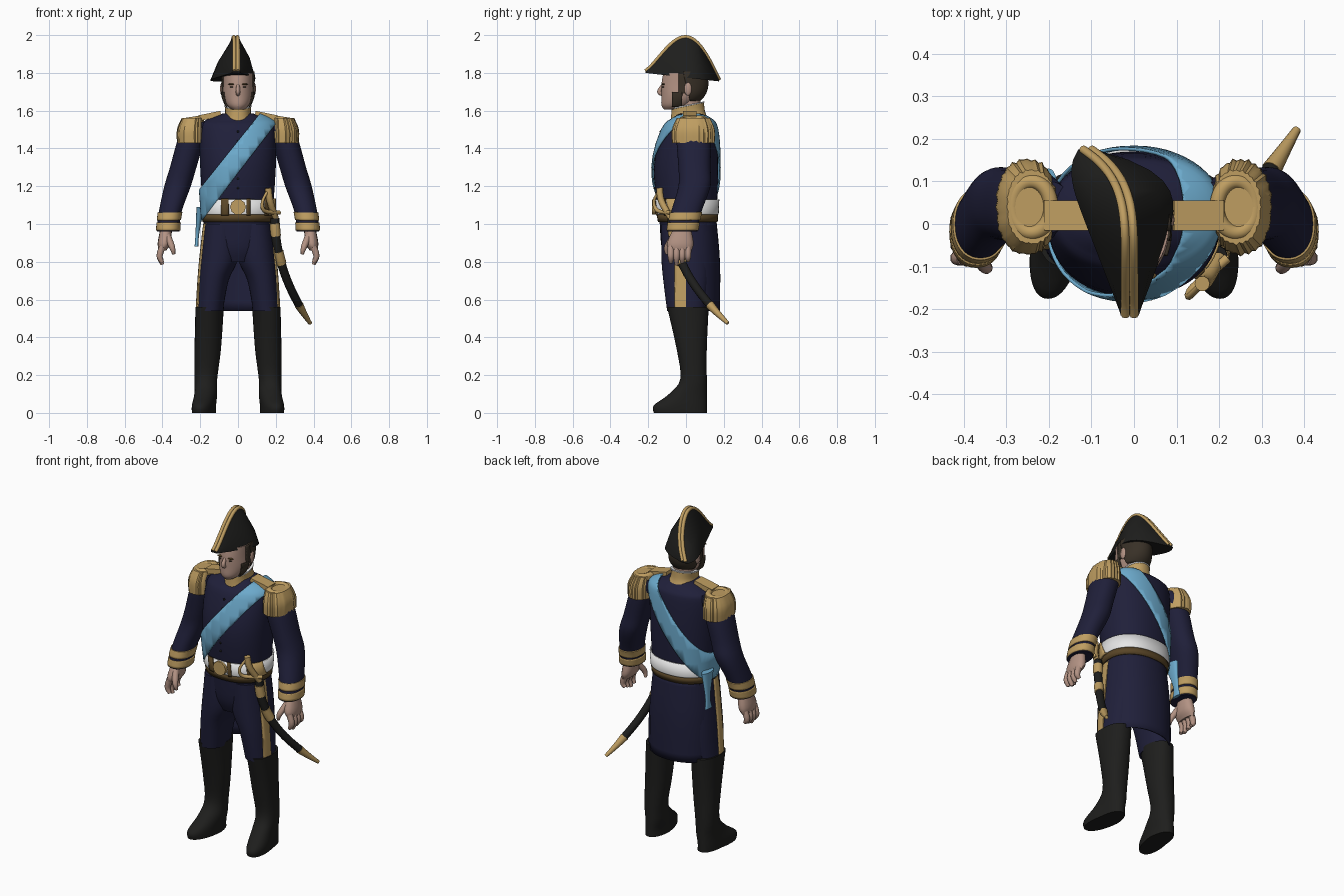
import bpy, bmesh, math, random
from mathutils import Vector, Matrix

random.seed(4)
cube = bpy.data.objects.get("Cube")
if cube:
    bpy.data.objects.remove(cube)


def material(name, red, green, blue):
    mat = bpy.data.materials.new(name)
    mat.use_nodes = True
    mat.diffuse_color = (red, green, blue, 1)
    shader = mat.node_tree.nodes["Principled BSDF"]
    shader.inputs["Base Color"].default_value = mat.diffuse_color
    shader.inputs["Roughness"].default_value = .8
    return mat


navy = material("navy cloth", .014, .014, .042)
black = material("black leather", .013, .013, .012)
gold = material("gold lace", .52, .34, .12)
blue = material("sky blue silk", .15, .4, .6)
white = material("white", .8, .8, .8)
skin = material("skin", .45, .29, .23)
hair = material("dark hair", .04, .03, .02)
brown = material("brown leather", .1, .06, .02)


def link(name, data, mat):
    data.materials.append(mat)
    part = bpy.data.objects.new(name, data)
    bpy.context.collection.objects.link(part)
    return part


def finish(name, bm, mat):
    """Turn a bmesh into a smooth part that keeps its hard edges."""
    bmesh.ops.recalc_face_normals(bm, faces=bm.faces)
    for face in bm.faces:
        face.smooth = True
    mesh = bpy.data.meshes.new(name)
    bm.to_mesh(mesh)
    bm.free()
    mesh.set_sharp_from_angle(angle=math.radians(40))
    return link(name, mesh, mat)


def smooth(keys, steps=4):
    """Pass a smooth curve through a few key rows of any width."""
    rows = [Vector(key) for key in keys]
    padded = [rows[0], *rows, rows[-1]]
    result = []
    for a, b, c, d in zip(padded, padded[1:], padded[2:], padded[3:]):
        for step in range(steps):
            t = step / steps
            bend = (a * 2 - b * 5 + c * 4 - d) * t * t + (b * 3 - a - c * 3 + d) * t ** 3
            result.append(b + ((c - a) * t + bend) / 2)
    return result + [rows[-1]]


def skin_rings(name, rings, mat, caps=True):
    """Join closed rings of points into one surface."""
    bm = bmesh.new()
    loops = [[bm.verts.new(point) for point in ring] for ring in rings]
    for low, high in zip(loops, loops[1:]):
        for j in range(len(low)):
            bm.faces.new((low[j - 1], low[j], high[j], high[j - 1]))
    if caps:
        bm.faces.new(loops[0])
        bm.faces.new(loops[-1])
    return finish(name, bm, mat)


def loft(name, mat, keys, s=1, sides=40, square=2.2, lean=0, crimp=0, splay=0, caps=True):
    """Level rounded rings from keys of x, y, z, half width and half depth."""
    wobble = [1 - crimp * (j % 2 + random.random()) for j in range(sides)]
    rings = []
    for x, y, z, width, depth in smooth(keys):
        ring = []
        for j, scale in enumerate(wobble):
            c, d = math.cos(math.tau * j / sides), math.sin(math.tau * j / sides)
            dx = math.copysign(abs(c) ** (2 / square), c) * width * scale
            dy = math.copysign(abs(d) ** (2 / square), d) * depth * scale
            turn = splay * max(0, -y - dy)
            ring.append((s * (x + turn) + dx, y + dy, z + lean * dy))
        rings.append(ring)
    return skin_rings(name, rings, mat, caps)


def tube(name, mat, keys, s=1):
    """Round sweep from keys of x, y, z and radius."""
    curve = bpy.data.curves.new(name, "CURVE")
    curve.dimensions, curve.bevel_depth, curve.bevel_resolution = "3D", 1, 3
    curve.use_fill_caps = True
    rows = smooth(keys)
    spline = curve.splines.new("POLY")
    spline.points.add(len(rows) - 1)
    for point, (x, y, z, radius) in zip(spline.points, rows):
        point.co = (s * x, y, z, 1)
        point.radius = radius
    return link(name, curve, mat)


def ball(name, mat, centre, size):
    bm = bmesh.new()
    place = Matrix.Translation(centre) @ Matrix.Diagonal((*size, 1))
    bmesh.ops.create_uvsphere(bm, u_segments=16, v_segments=10, radius=1, matrix=place)
    return finish(name, bm, mat)


def between(axis, low, high):
    """Two planes that keep only a slice along one axis."""
    way = Vector.Fill(3)
    way[axis] = 1
    return [(way * low, way), (way * high, -way)]


def layer(source, name, mat, offset, planes):
    """Thin cloth over a part, kept on the positive side of each plane."""
    bm = bmesh.new()
    bm.from_mesh(source.data)
    for vert, normal in [(v, v.normal.copy()) for v in bm.verts]:
        vert.co += normal * offset
    for point, normal in planes:
        bmesh.ops.bisect_plane(bm, geom=bm.verts[:] + bm.edges[:] + bm.faces[:],
                               plane_co=point, plane_no=normal, clear_inner=True)
    part = finish(name, bm, mat)
    solid = part.modifiers.new("thickness", "SOLIDIFY")
    solid.thickness, solid.offset = .008, -1


# Coat body with belt and sash wrapped round it
body = loft("coat_body", navy, [(0, .01, 1, .18, .15), (0, 0, 1.3, .2, .17), (0, .02, 1.5, .2, .14),
                                (0, .03, 1.55, .17, .11), (0, .02, 1.585, .08, .07)], sides=56)
layer(body, "belt", white, .011, between(2, 1.05, 1.13))
layer(body, "belt_edge", brown, .009, between(2, 1.01, 1.05))
front = [((0, 0, 0), (0, -1, 0))]
for name, mat, left, right in (("belt_slide", brown, -.09, -.05), ("belt_slide", brown, .045, .065),
                               ("belt_slide", brown, .145, .165), ("belt_clasp", gold, .17, .2)):
    layer(body, name, mat, .017, between(2, 1.045, 1.135) + between(0, left, right) + front)
layer(body, "sash", blue, .014, [((0, 0, 1.27), (-1.3, 0, 1)), ((0, 0, 1.44), (1.25, 0, -1))])
loft("sash_end", blue, [(-.2, .08, 1.09, .02, .05), (-.215, .1, .95, .01, .02), (-.22, .1, .88, .01, .03)])
tube("buckle", gold, [(0, -.14, 1.09, .042), (0, -.18, 1.09, .042)])
for i in range(7):
    z = 1.19 + i * .05
    ball("button", black, (0, max(0, z - 1.36) * .25 - .165, z), (.006, .008, .006))

# Collar, neck and head
collar = loft("collar", gold, [(0, .015, 1.54, .1, .1), (0, .01, 1.58, .07, .09),
                               (0, .01, 1.63, .07, .085)], lean=.2)
layer(collar, "collar_edge", white, .003, [((0, .01, 1.625), (0, -.2, 1))])
tube("neck", skin, [(0, .02, 1.56, .06), (0, .02, 1.7, .06)])
head = loft("head", skin, [(0, -.07, 1.605, .03, .045), (0, -.05, 1.63, .06, .08), (0, -.02, 1.68, .08, .11),
                           (0, -.01, 1.74, .08, .12), (0, -.01, 1.8, .08, .11)], square=2)
layer(head, "hair", hair, .009, [((0, .01, 1.7), (0, 1, .25)), ((0, 0, 1.65), (0, 0, 1))])
layer(head, "sideburns", hair, .008, between(1, -.075, -.02) + between(2, 1.62, 1.7))
layer(head, "temples", hair, .007, between(1, -.04, .02) + between(2, 1.69, 1.8))
tube("nose", skin, [(0, -.12, 1.74, .008), (0, -.142, 1.7, .012), (0, -.12, 1.685, .01)])
ball("chin", skin, (0, -.1, 1.63), (.03, .03, .02))
ball("mouth", brown, (0, -.116, 1.66), (.022, .01, .003))
for s in (1, -1):
    ball("eyebrow", brown, (s * .035, -.121, 1.74), (.018, .009, .004))
    ball("eye", hair, (s * .033, -.12, 1.725), (.01, .007, .003))
    ball("ear", skin, (s * .085, .01, 1.715), (.01, .02, .035))

# Two-cornered hat: rim and ridge follow rules from front tip to back tip
rings, ridge = [], []
for i in range(17):
    t = i / 16
    y = .39 * t - .215
    x = -.01 - .1 * t ** 6
    rim = 1.8 - .045 * t
    top = rim + .01 + .205 * math.sin(math.pi * t ** 1.2)
    half = .02 + .15 * t * (1 - t ** 6)
    flank = half * .65 + .008
    middle = (rim + top) / 2
    rings.append([(x - half, y, rim), (x - flank, y, middle), (x - .014, y, top),
                  (x + .014, y, top), (x + flank, y, middle), (x + half, y, rim)])
    ridge.append((x, y, top))
skin_rings("hat", rings, black)
for shift in (-.01, .01):
    tube("hat_trim", gold, [(x + shift, y, z, .01) for x, y, z in ridge])

# Coat tails, cut away in front and rounded at the corners
skirt = loft("skirt", navy, [(0, 0, .54, .2, .18), (0, 0, .8, .2, .18), (0, 0, 1.03, .18, .16)], caps=False)
layer(skirt, "coat_tails", navy, 0, [((0, .01, .75), (0, 1, .12)), ((0, .05, .6), (0, 1, .8))])
bpy.data.objects.remove(skirt)
loft("breeches_seat", navy, [(0, 0, .8, .1, .1), (0, 0, .88, .15, .13), (0, 0, 1.03, .18, .14)])

for s, side in ((1, "left_"), (-1, "right_")):
    # Breeches with a laced side seam, and boots turned out at the toe
    leg = loft(side + "breeches", navy, [(.15, 0, .54, .07, .1), (.13, 0, .7, .08, .12),
                                         (.1, 0, .82, .1, .13), (.09, 0, 1, .09, .13)], s)
    outer = [((s * .12, 0, 0), (s, 0, 0))]
    layer(leg, side + "seam_lace", gold, .005, between(1, -.06, 0) + outer)
    loft(side + "boot", black, [(.175, -.03, 0, .06, .14), (.175, -.03, .04, .06, .14), (.17, .01, .1, .06, .1),
                                (.17, .04, .18, .06, .07), (.16, .03, .34, .07, .08),
                                (.15, .01, .56, .075, .11)], s, splay=.15)
    # Sleeve with two bands of lace
    sleeve = loft(side + "sleeve", navy, [(.2, .04, 1.54, .05, .06), (.24, .04, 1.47, .07, .09),
                                          (.29, .045, 1.3, .07, .085), (.32, .045, 1.2, .07, .085),
                                          (.36, 0, 1.06, .06, .08), (.37, -.02, .96, .06, .08)], s)
    for z in (.965, 1.02):
        layer(sleeve, side + "cuff_lace", gold, .005, between(2, z, z + .042))
    # Hand
    loft(side + "palm", skin, [(.38, -.02, .98, .03, .045), (.39, -.03, .9, .035, .07),
                               (.4, -.03, .86, .02, .06)], s, sides=16)
    for i in range(4):
        y = i * .03 - .08
        tip = .785 + abs(i - 1) * .01
        tube(side + "finger", skin, [(.4, y, .88, .018), (.415, y, .83, .017), (.4, y, tip, .01)], s)
    tube(side + "thumb", skin, [(.38, -.05, .95, .02), (.35, -.1, .88, .016), (.34, -.1, .84, .008)], s)
    # Epaulette: strap, fringe and rolled ring
    bm = bmesh.new()
    place = Matrix.Translation((s * .15, .02, 1.572)) @ Matrix.Rotation(s * .2, 4, "Y")
    bmesh.ops.create_cube(bm, size=1, matrix=place @ Matrix.Diagonal((.12, .07, .03, 1)))
    finish(side + "epaulette_strap", bm, gold)
    loft(side + "epaulette_fringe", gold, [(.25, .04, 1.43, .075, .115), (.25, .04, 1.5, .075, .115),
                                           (.24, .04, 1.56, .06, .09)], s, sides=56, crimp=.04)
    turns = [math.tau * i / 16 for i in range(17)]
    tube(side + "epaulette_ring", gold, [(.24 + .045 * math.cos(a), .04 + .06 * math.sin(a),
                                          1.55 - .007 * math.cos(a), .018) for a in turns], s)


def scabbard(name, mat, start, end, wide, narrow):
    """A stretch of the curved scabbard, from 0 at the mouth to 1 at the tip."""
    keys = []
    for i in range(7):
        t = start + (end - start) * i / 6
        keys.append((.195 + .18 * t * t, .285 * t * t - .075, 1.03 - .545 * t, wide + (narrow - wide) * i / 6))
    tube(name, mat, keys)


# Sword with gilt mounts, grip and guard
scabbard("scabbard", black, 0, .84, .024, .022)
scabbard("scabbard_tip", gold, .84, 1.02, .024, .01)
for start in (.05, .32):
    scabbard("scabbard_mount", gold, start, start + .12, .027, .027)
tube("sword_grip", gold, [(.2, -.08, 1.03, .016), (.17, -.13, 1.12, .018), (.16, -.14, 1.19, .018)])
tube("sword_guard", gold, [(.22, -.08, 1.06, .011), (.14, -.15, 1.07, .011),
                           (.13, -.17, 1.12, .008), (.16, -.14, 1.18, .008)])
